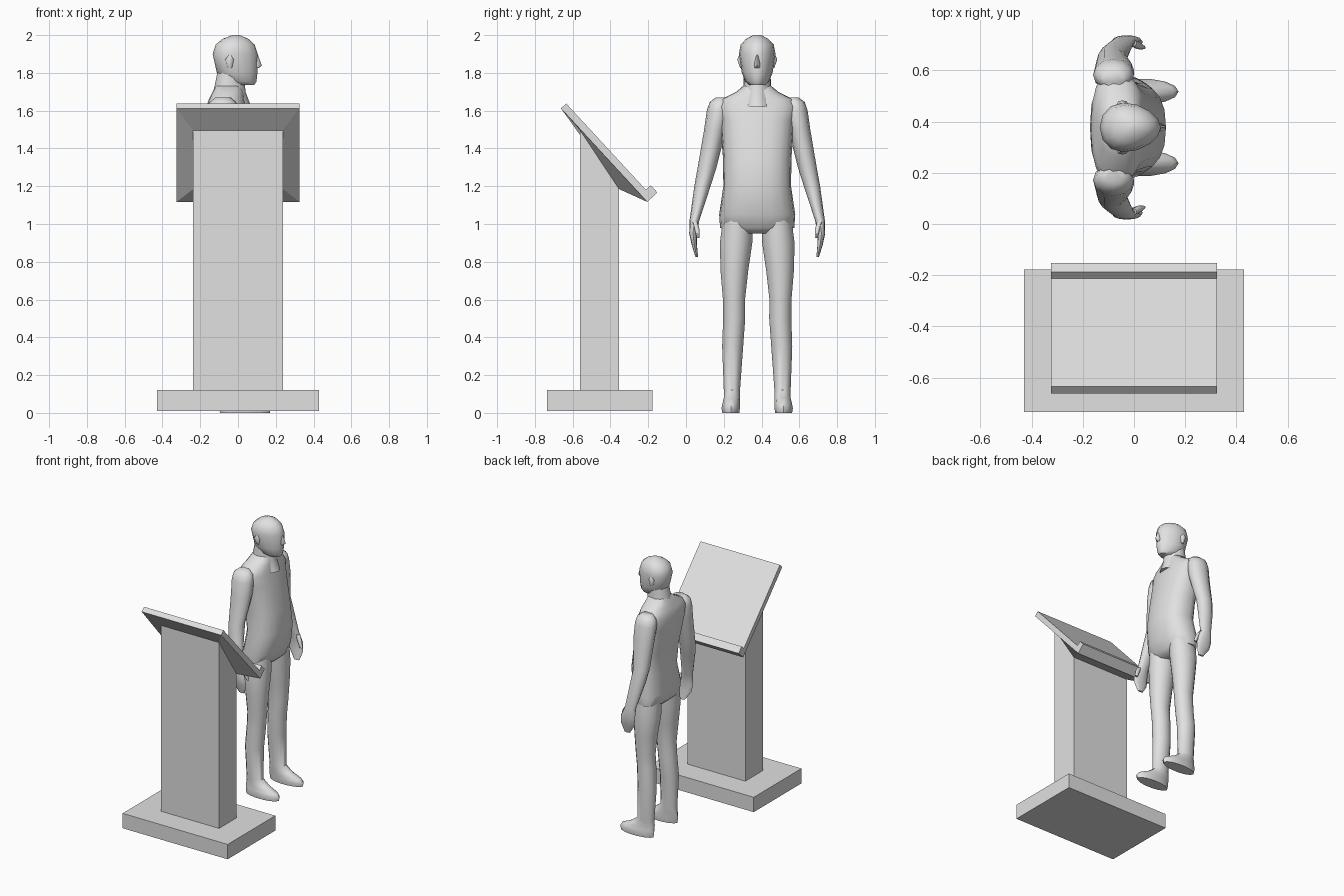
import bpy, bmesh
from math import cos, sin, pi, copysign, radians
from mathutils import Vector

if "Cube" in bpy.data.objects:
    bpy.data.objects.remove(bpy.data.objects["Cube"])

COLOUR = (0.75, 0.75, 0.75, 1)
grey = bpy.data.materials.new("light_grey")
grey.use_nodes = True
grey.diffuse_color = COLOUR
grey.node_tree.nodes["Principled BSDF"].inputs["Base Color"].default_value = COLOUR


def skin_object(name, loops, smooth=False):
    """Bridge point loops of equal length, cap both ends and make an object."""
    bm = bmesh.new()
    rings = [[bm.verts.new(point) for point in loop] for loop in loops]
    count = len(rings[0])
    for lower, upper in zip(rings, rings[1:]):
        for i in range(count):
            j = (i + 1) % count
            bm.faces.new((lower[i], lower[j], upper[j], upper[i]))
    bm.faces.new(rings[0])
    bm.faces.new(rings[-1])
    bmesh.ops.recalc_face_normals(bm, faces=bm.faces)
    mesh = bpy.data.meshes.new(name)
    bm.to_mesh(mesh)
    bm.free()
    mesh.materials.append(grey)
    obj = bpy.data.objects.new(name, mesh)
    bpy.context.collection.objects.link(obj)
    if smooth:
        bpy.ops.object.select_all(action="DESELECT")
        obj.select_set(True)
        bpy.context.view_layer.objects.active = obj
        bpy.ops.object.shade_smooth_by_angle(angle=radians(50))


def extrude_across(name, profile, half_width):
    """Extrude a side profile of (y, z) points symmetrically along x."""
    skin_object(name, [[(x, y, z) for y, z in profile] for x in (-half_width, half_width)])


# Lectern: base, slant-cut column, sloping desk with lip, flared support
COLUMN_HALF, DESK_HALF = 0.237, 0.325
column_front, column_back = Vector((-0.56, 1.495)), Vector((-0.355, 1.185))
desk_low, desk_high = Vector((-0.205, 1.117)), Vector((-0.662, 1.612))

base_front, base_back, base_top = -0.735, -0.178, 0.12
extrude_across("lectern_base", [(base_front, 0.01), (base_back, 0.01),
                                (base_back, base_top), (base_front, base_top)], 0.43)
extrude_across("lectern_column", [(column_front.x, base_top), (column_back.x, base_top),
                                  column_back, column_front], COLUMN_HALF)

slope = (desk_high - desk_low).normalized()
normal = Vector((slope.y, -slope.x))
board, lip_height, lip_depth = normal * 0.038, normal * 0.073, slope * 0.052
extrude_across("desk_top", [desk_low, desk_low + lip_height, desk_low + lip_height + lip_depth,
                            desk_low + board + lip_depth, desk_high + board, desk_high], DESK_HALF)


def slanted_rectangle(half, front, back):
    return [(-half, *front), (half, *front), (half, *back), (-half, *back)]


skin_object("desk_support", [slanted_rectangle(COLUMN_HALF, column_front, column_back),
                             slanted_rectangle(DESK_HALF, desk_high, desk_low)])

# Figure, facing the desk's left: horizontal rings around a centre plane
MID_Y = 0.377


def ring(z, back, front, half, out=0):
    """One cross-section: height, extent in x, half width and sideways offset."""
    return z, (back + front) / 2, (front - back) / 2, half, out


def rounded(value, power):
    return copysign(abs(value) ** (2 / power), value)


def body_part(name, rings, side=1, sides=14, power=2, taper=0):
    """Loft rings; power squares the section off and taper narrows its front."""
    angles = [2 * pi * i / sides for i in range(sides)]
    loops = []
    for z, centre, depth, half, out in rings:
        loop = []
        for angle in angles:
            c, s = rounded(cos(angle), power), rounded(sin(angle), power)
            loop.append((centre + depth * c,
                         MID_Y + side * (out + half * s * (1 - taper * c)), z))
        loops.append(loop)
    skin_object(name, loops, smooth=True)


body_part("torso", [
    ring(z=0.95, back=-0.1, front=0.04, half=0.12),
    ring(z=0.98, back=-0.13, front=0.07, half=0.195),
    ring(z=1.05, back=-0.14, front=0.1, half=0.2),
    ring(z=1.2, back=-0.12, front=0.125, half=0.178),
    ring(z=1.35, back=-0.135, front=0.105, half=0.18),
    ring(z=1.55, back=-0.172, front=0.065, half=0.195),
    ring(z=1.62, back=-0.168, front=0.045, half=0.215),
    ring(z=1.66, back=-0.155, front=0.035, half=0.19),
    ring(z=1.7, back=-0.135, front=0.03, half=0.11),
    ring(z=1.73, back=-0.12, front=0.02, half=0.075),
], sides=18, power=2.5, taper=0.08)

body_part("neck", [
    ring(z=1.62, back=-0.155, front=0.07, half=0.085),
    ring(z=1.7, back=-0.13, front=0.04, half=0.076),
    ring(z=1.8, back=-0.11, front=0.03, half=0.07),
], taper=0.1)

body_part("head", [
    ring(z=1.735, back=-0.02, front=0.085, half=0.04),
    ring(z=1.755, back=-0.07, front=0.098, half=0.062),
    ring(z=1.8, back=-0.112, front=0.103, half=0.08),
    ring(z=1.9, back=-0.134, front=0.105, half=0.095),
    ring(z=1.95, back=-0.118, front=0.088, half=0.086),
    ring(z=1.98, back=-0.082, front=0.055, half=0.058),
    ring(z=2, back=-0.03, front=0.01, half=0.02),
], taper=0.2)

body_part("nose", [
    ring(z=1.825, back=0.08, front=0.11, half=0.014),
    ring(z=1.84, back=0.08, front=0.126, half=0.016),
    ring(z=1.895, back=0.08, front=0.106, half=0.008),
], sides=8, taper=0.3)

for label, side in (("left", 1), ("right", -1)):
    body_part(label + "_ear", [
        ring(z=1.825, back=-0.055, front=-0.03, half=0.008, out=0.082),
        ring(z=1.87, back=-0.068, front=-0.022, half=0.016, out=0.09),
        ring(z=1.895, back=-0.05, front=-0.035, half=0.008, out=0.088),
    ], side, sides=8)

    # Arm running into a flat hand
    body_part(label + "_arm", [
        ring(z=1.67, back=-0.12, front=-0.04, half=0.03, out=0.19),
        ring(z=1.645, back=-0.15, front=-0.01, half=0.052, out=0.2),
        ring(z=1.6, back=-0.16, front=0, half=0.062, out=0.205),
        ring(z=1.5, back=-0.155, front=0, half=0.058, out=0.223),
        ring(z=1.3, back=-0.145, front=-0.03, half=0.05, out=0.265),
        ring(z=1.2, back=-0.13, front=-0.02, half=0.043, out=0.29),
        ring(z=1.02, back=-0.085, front=0, half=0.026, out=0.332),
        ring(z=0.95, back=-0.085, front=0.03, half=0.02, out=0.34),
        ring(z=0.89, back=-0.075, front=0.035, half=0.014, out=0.333),
        ring(z=0.825, back=-0.03, front=0.015, half=0.007, out=0.32),
    ], side, sides=12)
    body_part(label + "_thumb", [
        ring(z=1.01, back=-0.02, front=0.01, half=0.014, out=0.33),
        ring(z=0.97, back=0, front=0.036, half=0.013, out=0.318),
        ring(z=0.925, back=0.022, front=0.046, half=0.007, out=0.312),
    ], side, sides=8)

    # Leg rising from a long low foot
    body_part(label + "_leg", [
        ring(z=0, back=-0.095, front=0.168, half=0.046, out=0.14),
        ring(z=0.025, back=-0.1, front=0.174, half=0.05, out=0.14),
        ring(z=0.05, back=-0.1, front=0.155, half=0.047, out=0.138),
        ring(z=0.08, back=-0.098, front=0.085, half=0.044, out=0.134),
        ring(z=0.12, back=-0.092, front=0.03, half=0.044, out=0.134),
        ring(z=0.35, back=-0.105, front=0.03, half=0.057, out=0.13),
        ring(z=0.5, back=-0.095, front=0.04, half=0.06, out=0.122),
        ring(z=0.6, back=-0.09, front=0.05, half=0.06, out=0.123),
        ring(z=0.75, back=-0.105, front=0.06, half=0.075, out=0.121),
        ring(z=0.9, back=-0.125, front=0.07, half=0.088, out=0.112),
        ring(z=1.05, back=-0.12, front=0.07, half=0.08, out=0.1),
    ], side)
